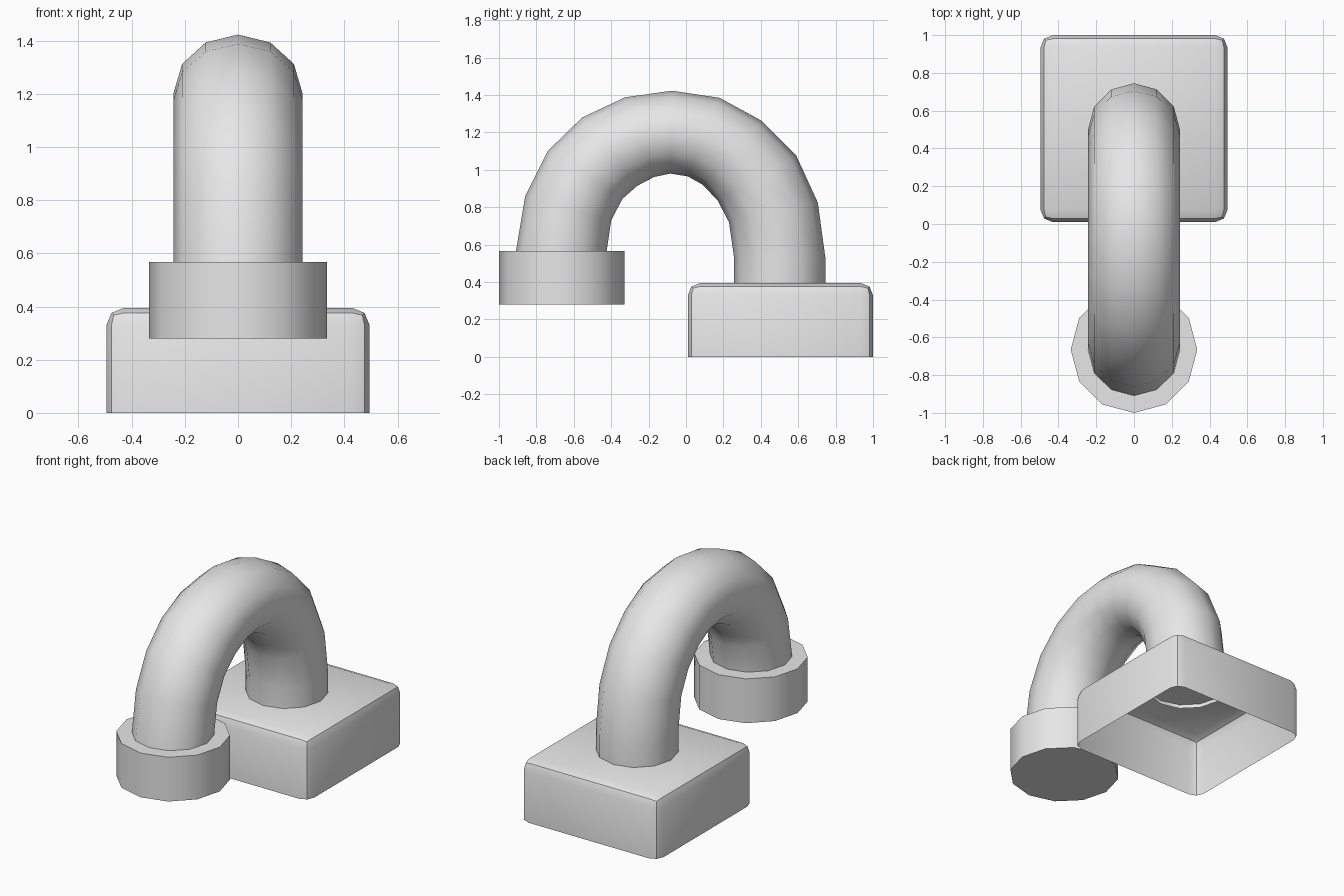
import bpy
import bmesh
from math import cos, sin, pi, radians
from mathutils import Vector

default_cube = bpy.data.objects.get("Cube")
if default_cube:
    bpy.data.objects.remove(default_cube, do_unlink=True)

SIDES = 12

# One plain grey for every part
grey = bpy.data.materials.new("plain_grey")
grey.use_nodes = True
colour = (0.8, 0.8, 0.8, 1)
grey.diffuse_color = colour
grey.node_tree.nodes["Principled BSDF"].inputs["Base Color"].default_value = colour


def finish(bm, name):
    """Turn a bmesh into a named object with soft curves and sharp edges."""
    bmesh.ops.recalc_face_normals(bm, faces=bm.faces)
    mesh = bpy.data.meshes.new(name)
    bm.to_mesh(mesh)
    bm.free()
    mesh.materials.append(grey)
    obj = bpy.data.objects.new(name, mesh)
    bpy.context.collection.objects.link(obj)
    bpy.ops.object.select_all(action="DESELECT")
    obj.select_set(True)
    bpy.context.view_layer.objects.active = obj
    bpy.ops.object.shade_smooth_by_angle(angle=radians(40))
    return obj


def make_base(width, height, centre_y, bevel):
    """Hollow box, open underneath, with rounded top and corner edges."""
    bm = bmesh.new()
    bmesh.ops.create_cube(bm, size=1)
    for v in bm.verts:
        v.co = Vector((v.co.x * width, v.co.y * width + centre_y,
                       (v.co.z + 0.5) * height))
    rounded = [e for e in bm.edges if any(v.co.z > height / 2 for v in e.verts)]
    bmesh.ops.bevel(bm, geom=rounded, offset=bevel, offset_type="OFFSET",
                    segments=2, profile=0.5, affect="EDGES")
    bm.normal_update()
    underside = [f for f in bm.faces if f.normal.z < -0.9]
    bmesh.ops.delete(bm, geom=underside, context="FACES")
    return finish(bm, "base")


def make_collar(radius, bottom, top, centre_y):
    """Closed drum around the free end of the pipe."""
    bm = bmesh.new()
    bmesh.ops.create_cone(bm, cap_ends=True, segments=SIDES, radius1=radius,
                          radius2=radius, depth=top - bottom)
    bmesh.ops.translate(bm, verts=bm.verts,
                        vec=(0, centre_y, (top + bottom) / 2))
    return finish(bm, "collar")


def make_pipe(outer, inner, radius):
    """Bent tube lofted between its outer and inner side profiles (y, z)."""
    bm = bmesh.new()
    rings = []
    for far, near in zip(outer, inner):
        far, near = Vector((0, *far)), Vector((0, *near))
        middle, reach = (far + near) / 2, (far - near) / 2
        ring = []
        for i in range(SIDES):
            turn = 2 * pi * i / SIDES
            side = Vector((radius * sin(turn), 0, 0))
            ring.append(bm.verts.new(middle + reach * cos(turn) + side))
        rings.append(ring)
    for a, b in zip(rings, rings[1:]):
        for i in range(SIDES):
            j = (i + 1) % SIDES
            bm.faces.new((a[i], a[j], b[j], b[i]))
    return finish(bm, "bent_pipe")


make_base(width=0.99, height=0.395, centre_y=0.505, bevel=0.065)
make_collar(radius=0.335, bottom=0.28, top=0.567, centre_y=-0.665)

# Side profiles run from the base, over the arch, down into the collar
outer_profile = [(0.745, 0.37), (0.745, 0.53), (0.705, 0.825), (0.59, 1.075),
                 (0.405, 1.262), (0.18, 1.385), (-0.075, 1.423),
                 (-0.325, 1.388), (-0.555, 1.28), (-0.74, 1.1),
                 (-0.86, 0.86), (-0.91, 0.56)]
inner_profile = [(0.257, 0.37), (0.257, 0.53), (0.23, 0.72), (0.17, 0.835),
                 (0.09, 0.92), (0.01, 0.965), (-0.085, 0.98),
                 (-0.17, 0.962), (-0.26, 0.915), (-0.34, 0.845),
                 (-0.4, 0.73), (-0.425, 0.56)]
make_pipe(outer_profile, inner_profile, radius=0.243)
